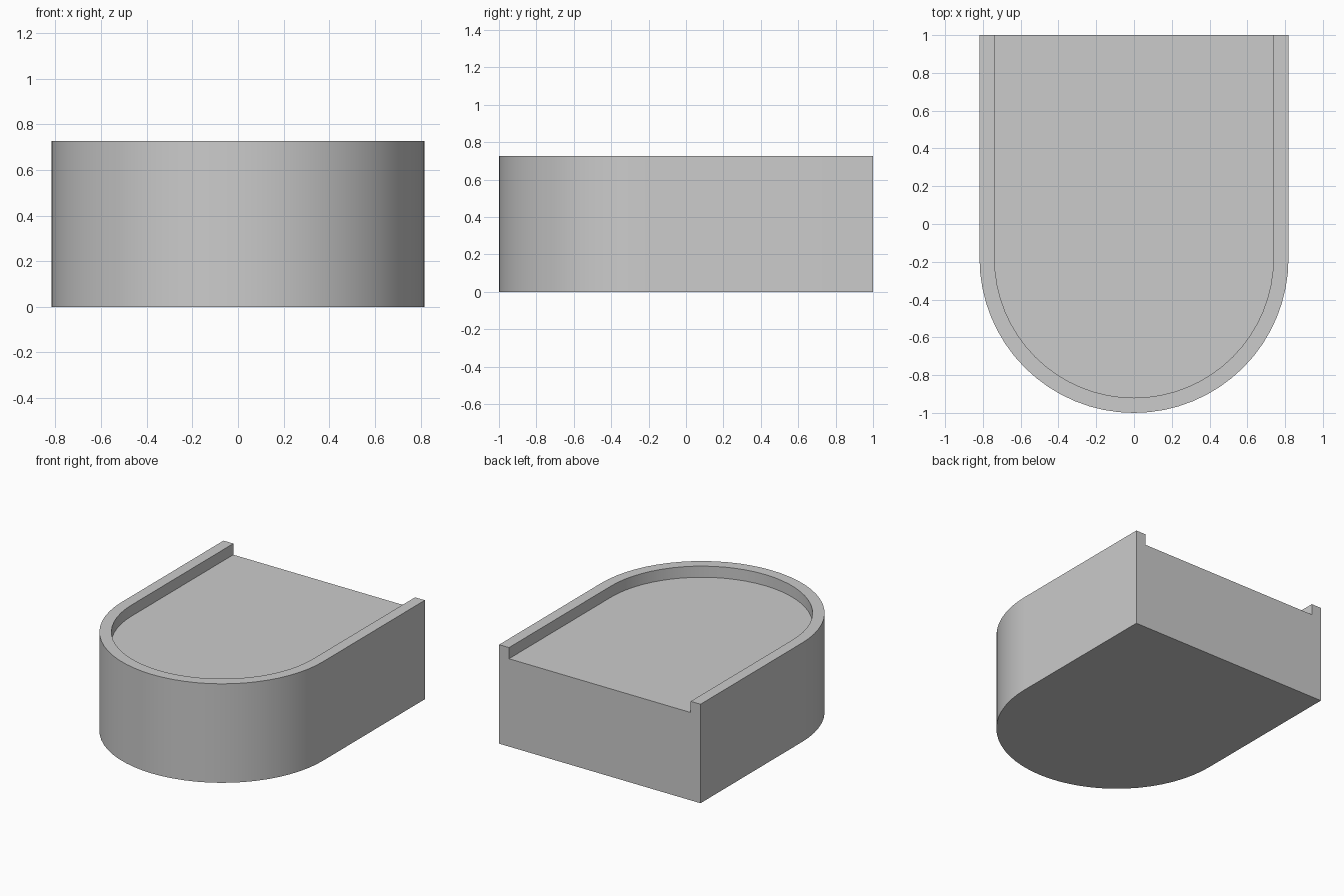
import bpy, bmesh, math

if "Cube" in bpy.data.objects:
    bpy.data.objects.remove(bpy.data.objects["Cube"], do_unlink=True)

RADIUS, WALL, HEIGHT, DEPTH = 0.818, 0.08, 0.727, 0.082
ARC_Y = RADIUS - 1.0
STEPS = 32

grey = bpy.data.materials.new("plain grey")
grey.use_nodes = True
colour = (0.6, 0.6, 0.6, 1)
grey.diffuse_color = colour
grey.node_tree.nodes["Principled BSDF"].inputs["Base Color"].default_value = colour


def u_path(bm, radius, z):
    """Open U outline: straight sides to the back, round at the front."""
    pts = [(-radius, 1.0)]
    for i in range(STEPS + 1):
        a = math.pi + math.pi * i / STEPS
        pts.append((radius * math.cos(a), ARC_Y + radius * math.sin(a)))
    pts.append((radius, 1.0))
    return [bm.verts.new((x, y, z)) for x, y in pts]


bm = bmesh.new()
# Outer wall, rim, inner wall: four matching outlines bridged in turn
rings = [u_path(bm, RADIUS, 0), u_path(bm, RADIUS, HEIGHT),
         u_path(bm, RADIUS - WALL, HEIGHT),
         u_path(bm, RADIUS - WALL, HEIGHT - DEPTH)]
for low, high in zip(rings, rings[1:]):
    for i in range(len(low) - 1):
        bm.faces.new((low[i], low[i + 1], high[i + 1], high[i]))
# Underside, recessed floor and notched back
bm.faces.new(rings[0][::-1])
bm.faces.new(rings[3])
bm.faces.new([r[0] for r in rings] + [r[-1] for r in rings[::-1]])
bmesh.ops.recalc_face_normals(bm, faces=bm.faces)

mesh = bpy.data.meshes.new("rimmed_block")
bm.to_mesh(mesh)
bm.free()
mesh.materials.append(grey)
block = bpy.data.objects.new("rimmed_block", mesh)
bpy.context.collection.objects.link(block)

# Smooth curve with crisp rim edges
bpy.context.view_layer.objects.active = block
block.select_set(True)
bpy.ops.object.shade_smooth_by_angle(angle=math.radians(30))
